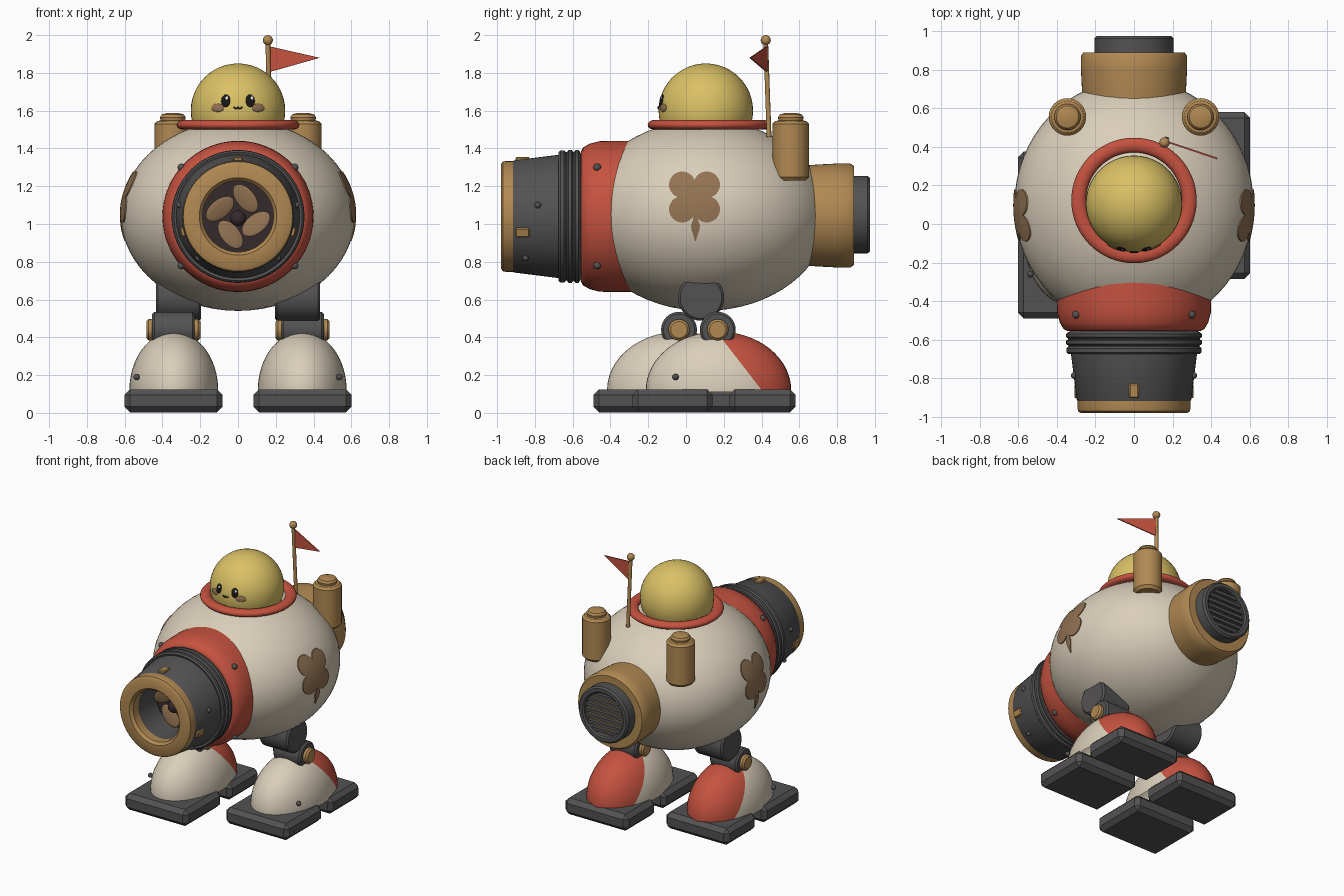
import bpy, bmesh, math
from mathutils import Vector, Matrix

if "Cube" in bpy.data.objects:
    bpy.data.objects.remove(bpy.data.objects["Cube"])

def material(name, rgb):
    m = bpy.data.materials.new(name)
    m.diffuse_color = (*rgb, 1)
    m.use_nodes = True
    m.node_tree.nodes["Principled BSDF"].inputs["Base Color"].default_value = m.diffuse_color
    return m

CREAM = material("cream", (0.70, 0.62, 0.49))
RED = material("red", (0.56, 0.085, 0.05))
GOLD = material("gold", (0.44, 0.25, 0.085))
GREY = material("dark grey", (0.088, 0.084, 0.084))
YELLOW = material("yellow", (0.70, 0.53, 0.13))
BROWN = material("brown", (0.29, 0.17, 0.085))
DARK = material("dark brown", (0.035, 0.024, 0.024))
BLACK = material("black", (0.01, 0.008, 0.008))
WHITE = material("white", (0.85, 0.85, 0.85))

def finish(name, bm, mats, angle=35):
    """Turn a bmesh into a smooth-by-angle object."""
    bmesh.ops.recalc_face_normals(bm, faces=bm.faces)
    me = bpy.data.meshes.new(name)
    bm.to_mesh(me)
    bm.free()
    ob = bpy.data.objects.new(name, me)
    bpy.context.collection.objects.link(ob)
    for m in mats:
        me.materials.append(m)
    bpy.ops.object.select_all(action='DESELECT')
    ob.select_set(True)
    bpy.context.view_layer.objects.active = ob
    bpy.ops.object.shade_smooth_by_angle(angle=math.radians(angle))
    return ob

AXES = {'x': Matrix.Rotation(math.pi / 2, 4, 'Y'),
        'y': Matrix.Rotation(-math.pi / 2, 4, 'X'), 'z': Matrix()}

def lathe(name, profile, mat, loc=(0, 0, 0), axis='z', seg=48):
    """Spin (radius, distance along axis) points around an axis."""
    bm = bmesh.new()
    vs = [bm.verts.new((r, 0, t)) for r, t in profile]
    es = [bm.edges.new(p) for p in zip(vs, vs[1:])]
    bmesh.ops.spin(bm, geom=vs + es, cent=(0, 0, 0), axis=(0, 0, 1),
                   angle=2 * math.pi, steps=seg, use_merge=True)
    bmesh.ops.remove_doubles(bm, verts=bm.verts, dist=1e-5)
    bm.transform(Matrix.Translation(loc) @ AXES[axis])
    return finish(name, bm, [mat])

def rod(name, r, a, b, mat, loc, axis='x', bev=0.012, seg=32):
    return lathe(name, [(0, a), (r - bev, a), (r, a + bev), (r, b - bev), (r - bev, b), (0, b)],
                 mat, loc, axis, seg)

def ball(name, loc, size, mat, facing=None, seg=16):
    """Ellipsoid; with facing, its local y axis points that way."""
    bm = bmesh.new()
    bmesh.ops.create_uvsphere(bm, u_segments=seg, v_segments=seg // 2, radius=1)
    rot = Vector(facing).to_track_quat('Y', 'Z').to_matrix().to_4x4() if facing else Matrix()
    bm.transform(Matrix.Translation(loc) @ rot @ Matrix.Diagonal((*size, 1)))
    return finish(name, bm, [mat], 60)

def box(name, loc, size, mat, bev=0, rot=Matrix()):
    bm = bmesh.new()
    bmesh.ops.create_cube(bm, size=1, matrix=Matrix.Diagonal((*size, 1)))
    if bev:
        bmesh.ops.bevel(bm, geom=bm.edges[:], offset=bev, segments=1, affect='EDGES', profile=0.5)
    bm.transform(Matrix.Translation(loc) @ rot)
    return finish(name, bm, [mat], 20)

def tube(name, points, r, mat):
    cu = bpy.data.curves.new(name, 'CURVE')
    cu.dimensions = '3D'
    cu.bevel_depth, cu.bevel_resolution, cu.use_fill_caps = r, 2, True
    sp = cu.splines.new('POLY')
    sp.points.add(len(points) - 1)
    for p, co in zip(sp.points, points):
        p.co = (*co, 1)
    cu.materials.append(mat)
    ob = bpy.data.objects.new(name, cu)
    bpy.context.collection.objects.link(ob)

# Egg-shaped body
BC, BS = Vector((0, 0.1, 1.045)), Vector((0.62, 0.65, 0.505))
ball("body", BC, BS, CREAM, seg=64)

# Clover patches hugging the body sides
def clover(side):
    def on_body(y, z):
        k = 1 - ((y - BC.y) / BS.y) ** 2 - ((z - BC.z) / BS.z) ** 2
        return (side * (BS.x * math.sqrt(k) + 0.006), y, z)
    bm = bmesh.new()
    n, rings, prev = 64, 6, None
    for j in range(1, rings + 1):
        ring = []
        for i in range(n):
            a = 2 * math.pi * i / n
            phi = a % (math.pi / 2) - math.pi / 4
            r = 0.092 * math.cos(phi) + math.sqrt(0.07 ** 2 - (0.092 * math.sin(phi)) ** 2)
            r *= j / rings
            ring.append(bm.verts.new(on_body(0.045 + r * math.cos(a), 1.143 + r * math.sin(a))))
        for i in range(n):
            k = (i + 1) % n
            if prev:
                bm.faces.new((prev[i], prev[k], ring[k], ring[i]))
        if not prev:
            bm.faces.new(ring)
        prev = ring
    rows = [[bm.verts.new(on_body(0.05 + s * w, z)) for s in (-1, 1)]
            for z, w in ((1.06, 0.008), (1.02, 0.014), (0.99, 0.024), (0.965, 0.02), (0.94, 0.011), (0.91, 0.003))]
    for p, q in zip(rows, rows[1:]):
        bm.faces.new((p[0], p[1], q[1], q[0]))
    for f in bm.faces:
        f.normal_update()
        if f.normal.x * side < 0:
            f.normal_flip()
    geo = bmesh.ops.extrude_face_region(bm, geom=bm.faces[:])
    for v in geo['geom']:
        if isinstance(v, bmesh.types.BMVert):
            v.co.x -= side * 0.009
    finish("clover_patch", bm, [BROWN])

# Cannon: red collar, grey barrel, gold muzzle, inner rotor
CZ = 1.04
lathe("collar", [(0.25, -0.55), (0.345, -0.555), (0.365, -0.545), (0.385, -0.51), (0.398, -0.46),
                 (0.4, -0.4), (0.4, -0.28), (0.3, -0.25)], RED, (0, 0, CZ), 'y', 64)
lathe("barrel", [(0.19, -0.68), (0.19, -0.93), (0.285, -0.93), (0.297, -0.91), (0.327, -0.67),
                 (0.34, -0.675), (0.35, -0.665), (0.35, -0.645), (0.34, -0.635), (0.34, -0.63),
                 (0.352, -0.622), (0.352, -0.605), (0.342, -0.598), (0.342, -0.593), (0.352, -0.585),
                 (0.352, -0.57), (0.34, -0.56), (0.3, -0.54)], GREY, (0, 0, CZ), 'y', 64)
lathe("muzzle", [(0.188, -0.9), (0.188, -0.96), (0.205, -0.98), (0.275, -0.98), (0.29, -0.97),
                 (0.293, -0.955), (0.293, -0.912), (0.27, -0.905)], GOLD, (0, 0, CZ), 'y', 64)
lathe("barrel_back", [(0, -0.69), (0.195, -0.69)], DARK, (0, 0, CZ), 'y')
ball("rotor_hub", (0, -0.755, CZ - 0.01), (0.042, 0.035, 0.042), DARK)
for i in range(4):
    spin = Matrix.Rotation(i * math.pi / 2 + 0.15, 4, 'Y')
    bm = bmesh.new()
    bmesh.ops.create_uvsphere(bm, u_segments=24, v_segments=10, radius=1)
    bm.transform(Matrix.Translation((0, -0.735, CZ)) @ spin @ Matrix.Translation((0.025, 0, 0.1))
                 @ Matrix.Rotation(0.75, 4, 'Y') @ Matrix.Rotation(0.25, 4, 'X')
                 @ Matrix.Diagonal((0.088, 0.01, 0.052, 1)))
    finish("rotor_blade", bm, [BROWN])
for deg in (90, -16, 196):
    a = math.radians(deg)
    box("muzzle_clip", (0.298 * math.cos(a), -0.865, CZ + 0.298 * math.sin(a)),
        (0.035, 0.075, 0.05), GOLD, 0.006, Matrix.Rotation(-a, 4, 'Y'))

# Exhaust drum and vent grille at the back
lathe("exhaust_drum", [(0.2, 0.55), (0.262, 0.6), (0.27, 0.7), (0.275, 0.8), (0.275, 0.87),
                       (0.262, 0.89), (0, 0.89)], GOLD, (0, 0, 1.045), 'y', 64)
lathe("vent_ring", [(0.158, 0.885), (0.158, 0.965), (0.168, 0.975), (0.193, 0.975), (0.205, 0.962),
                    (0.205, 0.885)], GREY, (0, 0, 1.05), 'y')
lathe("vent_back", [(0, 0.93), (0.16, 0.93)], GOLD, (0, 0, 1.05), 'y')
for i in range(-3, 4):
    h = i * 0.042
    box("vent_slat", (0, 0.948, 1.05 + h), (2 * math.sqrt(0.16 ** 2 - h * h), 0.024, 0.022), GREY)

# Hatch ring, round head and face
HC, HR = Vector((0, 0.105, 1.6)), 0.25
lathe("hatch_ring", [(0.287 + 0.038 * math.cos(a), 0.026 * math.sin(a))
                     for a in [2 * math.pi * i / 16 for i in range(17)]], RED, (0, 0.122, 1.525), seg=64)
ball("head", HC, (HR,) * 3, YELLOW, seg=48)

def on_head(x, z, lift=0.0):
    d = Vector((x, -math.sqrt(HR ** 2 - x * x - (z - HC.z) ** 2), z - HC.z))
    return HC + d * (1 + lift / HR), d

def face_dot(name, x, z, w, h, mat, lift=0.0, thick=0.007):
    p, d = on_head(x, z, lift)
    ball(name, p, (w, thick, h), mat, d)

tube("mouth", [on_head(0.01 * s + 0.01 * math.cos(t), 1.62 - 0.009 * math.sin(t), 0.002)[0]
               for s, ts in ((-1, range(6, -1, -1)), (1, range(6, -1, -1)))
               for t in [k * math.pi / 6 for k in ts]], 0.004, BLACK)

# Flag
tube("flag_pole", [(0.168, 0.44, 1.46), (0.158, 0.422, 1.97)], 0.013, GOLD)
ball("pole_tip", (0.158, 0.422, 1.973), (0.027,) * 3, GOLD)
bm = bmesh.new()
flag = bm.faces.new([bm.verts.new(p) for p in ((0.165, 0.424, 1.94), (0.43, 0.335, 1.88), (0.165, 0.424, 1.805))])
geo = bmesh.ops.extrude_face_region(bm, geom=[flag])
bmesh.ops.translate(bm, vec=(0.003, 0.008, 0), verts=[v for v in geo['geom'] if isinstance(v, bmesh.types.BMVert)])
finish("flag", bm, [RED])

# Foot dome with a slanted red heel
def foot(x, y):
    bm = bmesh.new()
    bmesh.ops.create_uvsphere(bm, u_segments=48, v_segments=32, radius=1)
    bm.transform(Matrix.Translation((x, y, 0.12)) @ Matrix.Diagonal((0.235, 0.385, 0.31, 1)))
    everything = lambda: bm.verts[:] + bm.edges[:] + bm.faces[:]
    bmesh.ops.bisect_plane(bm, geom=everything(), plane_co=(0, 0, 0.11), plane_no=(0, 0, 1), clear_inner=True)
    co, no = Vector((x, y + 0.225, 0.125)), Vector((0, 0.285, 0.22))
    bmesh.ops.bisect_plane(bm, geom=everything(), plane_co=co, plane_no=no)
    for f in bm.faces:
        f.material_index = int((f.calc_center_median() - co).dot(no) > 0)
    finish("foot", bm, [CREAM, RED])

for s in (-1, 1):
    clover(s)
    # Face details
    face_dot("eye", 0.065 * s, 1.652, 0.025, 0.035, BLACK)
    face_dot("eye_shine", 0.065 * s + 0.007, 1.665, 0.008, 0.01, WHITE, 0.006, 0.003)
    face_dot("cheek", 0.107 * s, 1.615, 0.038, 0.022, BROWN)
    # Back canisters
    lathe("canister", [(0, 1.23), (0.08, 1.23), (0.097, 1.25), (0.097, 1.53), (0.082, 1.545), (0.065, 1.548),
                       (0.068, 1.565), (0.058, 1.58), (0.03, 1.588), (0, 1.588)], GOLD, (0.345 * s, 0.555, 0), seg=32)
    # Rivets on collar and barrel
    for z in (1.3, 0.78):
        ball("collar_rivet", (0.3 * s, -0.47, z), (0.02,) * 3, GREY)
    for x, y, z in ((0.31, -0.785, 1.1), (0.21, -0.85, 0.82)):
        ball("barrel_rivet", (x * s, y, z), (0.017,) * 3, GREY)
    # Legs: the left one steps forward
    step = 0.0 if s > 0 else -0.205
    rod("hip", 0.122, -0.12, 0.12, GREY, (0.315 * s, 0.08, 0.61))
    rod("knee", 0.095, -0.112, 0.112, GREY, (0.342 * s, 0.168 + step, 0.44))
    rod("knee_pin", 0.056, -0.143, 0.143, GOLD, (0.342 * s, 0.168 + step, 0.44))
    foot(0.34 * s, 0.172 + step)
    ball("foot_rivet", (0.537 * s, -0.055 + step, 0.19), (0.017,) * 3, GREY)
    box("front_sole", (0.342 * s, -0.072 + step, 0.064), (0.52, 0.425, 0.122), GREY, 0.03)
    box("rear_sole", (0.342 * s, 0.405 + step, 0.064), (0.52, 0.35, 0.122), GREY, 0.03)
